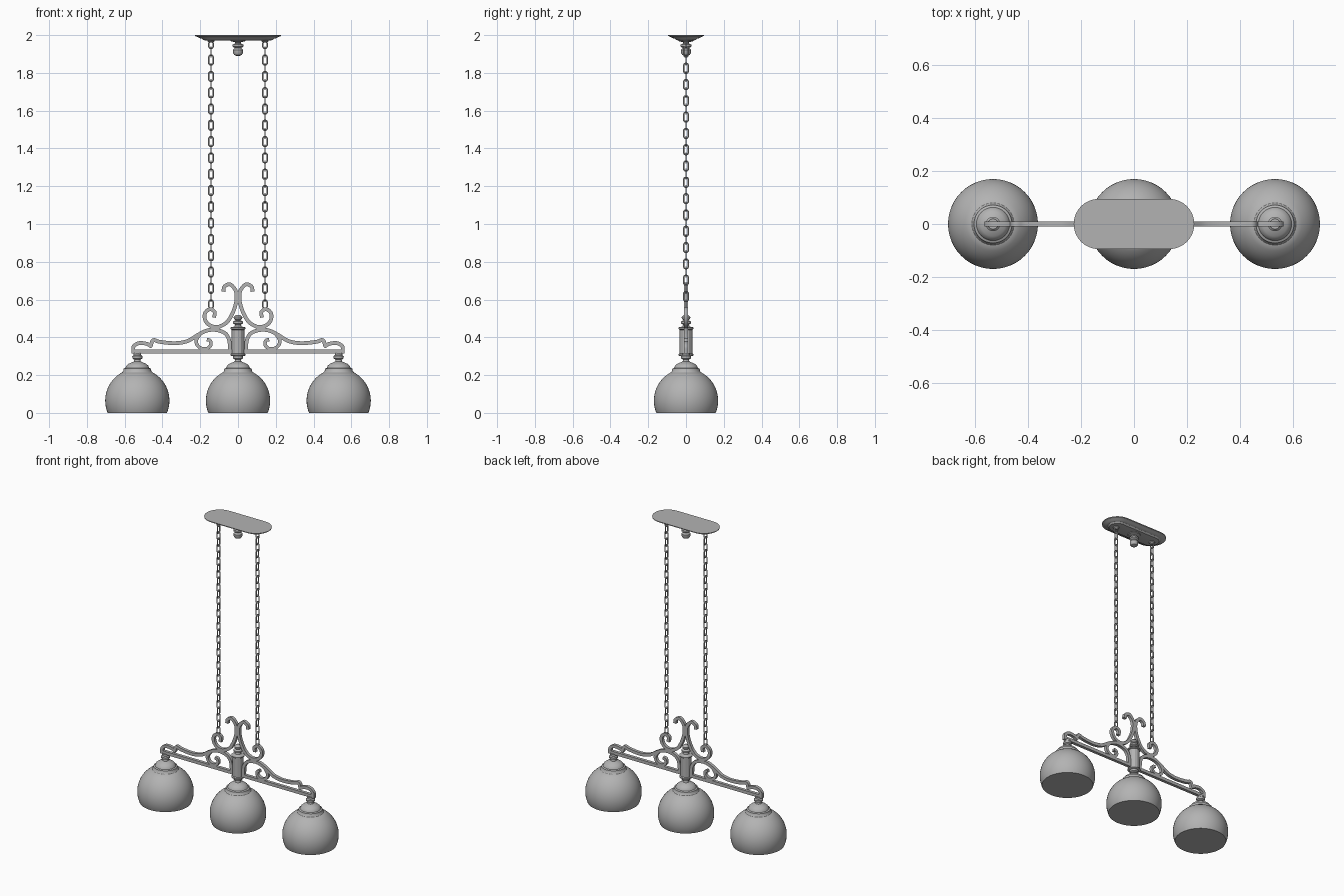
import bpy, bmesh, math
from math import sin, cos, pi, sqrt
from mathutils import Vector, Matrix

cube = bpy.data.objects.get("Cube")
if cube:
    bpy.data.objects.remove(cube, do_unlink=True)

metal = bpy.data.materials.new("plain_grey")
metal.use_nodes = True
GREY = (0.45, 0.45, 0.45, 1)
metal.diffuse_color = GREY
metal.node_tree.nodes["Principled BSDF"].inputs["Base Color"].default_value = GREY


def finish(name, bm, smooth=True, mirror=False):
    bmesh.ops.recalc_face_normals(bm, faces=bm.faces)
    mesh = bpy.data.meshes.new(name)
    bm.to_mesh(mesh)
    bm.free()
    mesh.materials.append(metal)
    ob = bpy.data.objects.new(name, mesh)
    bpy.context.collection.objects.link(ob)
    if smooth:
        bpy.ops.object.select_all(action='DESELECT')
        ob.select_set(True)
        bpy.context.view_layer.objects.active = ob
        bpy.ops.object.shade_smooth_by_angle(angle=math.radians(35))
    if mirror:
        ob.modifiers.new("Mirror", 'MIRROR').use_mirror_merge = False
    return ob


def skin(bm, rings, closed=False):
    """Join rings of points with quads; cap the ends unless closed."""
    rows = [[bm.verts.new(p) for p in ring] for ring in rings]
    n = len(rows[0])
    pairs = list(zip(rows, rows[1:])) + ([(rows[-1], rows[0])] if closed else [])
    for a, b in pairs:
        for i in range(n):
            j = (i + 1) % n
            bm.faces.new((a[i], a[j], b[j], b[i]))
    if not closed:
        bm.faces.new(rows[0])
        bm.faces.new(rows[-1])


def lathe(name, profile, x=0, segs=32, smooth=True):
    """Turn an (r, z) profile about a vertical axis."""
    bm = bmesh.new()
    skin(bm, [[(x + r * cos(2 * pi * i / segs), r * sin(2 * pi * i / segs), z)
               for i in range(segs)] for r, z in profile])
    return finish(name, bm, smooth)


def band(name, pts, width=0.02, depth=0.02, steps=6):
    """Flat iron strip following a smooth path in the XZ plane, mirrored."""
    pts = [Vector(p) for p in pts]
    ext = [2 * pts[0] - pts[1]] + pts + [2 * pts[-1] - pts[-2]]
    path = []
    for a, b, c, d in zip(ext, ext[1:], ext[2:], ext[3:]):
        for k in range(steps):
            t = k / steps
            path.append(0.5 * (2 * b + (c - a) * t + (2 * a - 5 * b + 4 * c - d) * t ** 2
                               + (3 * b - a - 3 * c + d) * t ** 3))
    path.append(pts[-1])
    rings = []
    for i, p in enumerate(path):
        t = (path[min(i + 1, len(path) - 1)] - path[max(i - 1, 0)]).normalized()
        n = Vector((-t.y, t.x)) * width / 2
        rings.append([((p + s * n).x, e * depth / 2, (p + s * n).y)
                      for s, e in ((1, 1), (1, -1), (-1, -1), (-1, 1))])
    bm = bmesh.new()
    skin(bm, rings)
    return finish(name, bm, mirror=True)


# Glass shades with stepped holders and necks
R, CZ = 0.17, 0.065
shade = []
for k in range(17):
    z = 0.215 * k / 16
    shade.append((sqrt(R * R - (z - CZ) ** 2), z))
holder = [(0.082, 0.205), (0.082, 0.213), (0.074, 0.222), (0.072, 0.234), (0.063, 0.238),
          (0.058, 0.25), (0.046, 0.26), (0.03, 0.267), (0.018, 0.272), (0.016, 0.282),
          (0.026, 0.288), (0.027, 0.3), (0.02, 0.306), (0.02, 0.318)]
for side, x in (("right", -0.533), ("middle", 0), ("left", 0.533)):
    lathe(side + "_shade", shade, x, 48)
    lathe(side + "_shade_holder", holder, x)

# Central column with collars and finial
lathe("column", [(0.034, 0.305), (0.034, 0.45)], segs=12, smooth=False)
for name, z in (("column_base_collar", 0.3), ("column_top_collar", 0.44)):
    lathe(name, [(0.034, z), (0.04, z + 0.004), (0.04, z + 0.011), (0.034, z + 0.015)])
lathe("column_finial", [(0.03, 0.45), (0.018, 0.46), (0.016, 0.468), (0.027, 0.474),
                        (0.027, 0.484), (0.014, 0.49), (0.022, 0.498), (0.023, 0.508),
                        (0.014, 0.517), (0.004, 0.519)])

# Horizontal bar
bm = bmesh.new()
bmesh.ops.create_cube(bm, size=1, matrix=Matrix.Translation((0, 0, 0.324))
                      @ Matrix.Diagonal((1.13, 0.02, 0.021, 1)))
finish("crossbar", bm, smooth=False)

# Wrought scrolls
band("end_scroll", [(0.555, 0.325), (0.552, 0.352), (0.525, 0.369), (0.485, 0.366), (0.455, 0.35)])
band("arm_scroll", [(0.463, 0.352), (0.449, 0.385), (0.413, 0.376), (0.333, 0.369),
                    (0.265, 0.381), (0.212, 0.413), (0.164, 0.436), (0.116, 0.439),
                    (0.069, 0.422), (0.047, 0.386), (0.043, 0.333)])
band("inner_scroll", [(0.2, 0.418), (0.222, 0.381), (0.206, 0.348), (0.17, 0.339),
                      (0.145, 0.357), (0.147, 0.382), (0.165, 0.388)], width=0.018)
band("crown_scroll", [(0.127, 0.505), (0.124, 0.534), (0.148, 0.549), (0.174, 0.529),
                      (0.174, 0.492), (0.148, 0.463), (0.106, 0.455), (0.058, 0.481),
                      (0.026, 0.534), (0.009, 0.593), (0.012, 0.646), (0.042, 0.68),
                      (0.072, 0.668), (0.077, 0.642)])

# Chains: interlocking links, alternate ones turned a quarter
CHAIN_X = 0.143


def link(bm, z, turned, a=0.012, s=0.014, wire=0.004):
    rings = []
    for i in range(16):
        t = 2 * pi * (i + 0.5) / 16
        shift = s if sin(t) > 0 else -s
        ring = []
        for j in range(6):
            u = 2 * pi * j / 6
            r = a + wire * cos(u)
            h, v, d = r * cos(t), r * sin(t) + shift, wire * sin(u)
            ring.append((CHAIN_X + (d if turned else h), h if turned else d, z + v))
        rings.append(ring)
    skin(bm, rings, closed=True)


bm = bmesh.new()
for k in range(31):
    link(bm, 1.911 - 0.04315 * k, k % 2 == 0)
link(bm, 1.948, False, 0.011, 0.008)
link(bm, 0.575, False, 0.011, 0.012)
finish("chains", bm, mirror=True)


# Ceiling plate: stepped rounded-end slab
def stadium(hx, hy, z, n=16):
    flat = hx - hy
    right = [(flat + hy * cos(t), hy * sin(t), z) for t in
             [-pi / 2 + pi * i / n for i in range(n + 1)]]
    return right + [(-x, -y, z) for x, y, z in right]


bm = bmesh.new()
skin(bm, [stadium(0.133 + r, r, z) for r, z in
          ((0.095, 2.0), (0.094, 1.995), (0.08, 1.99), (0.072, 1.984), (0.06, 1.982),
           (0.052, 1.974), (0.04, 1.972))])
finish("ceiling_plate", bm)
for side, x in (("right", -CHAIN_X), ("left", CHAIN_X)):
    lathe(side + "_chain_boss", [(0.02, 1.975), (0.018, 1.967), (0.008, 1.96)], x, 16)
lathe("ceiling_finial", [(0.04, 1.976), (0.038, 1.968), (0.016, 1.962), (0.016, 1.956),
                         (0.028, 1.95), (0.028, 1.94), (0.018, 1.932), (0.026, 1.922),
                         (0.026, 1.905), (0.02, 1.895), (0.008, 1.89)])
